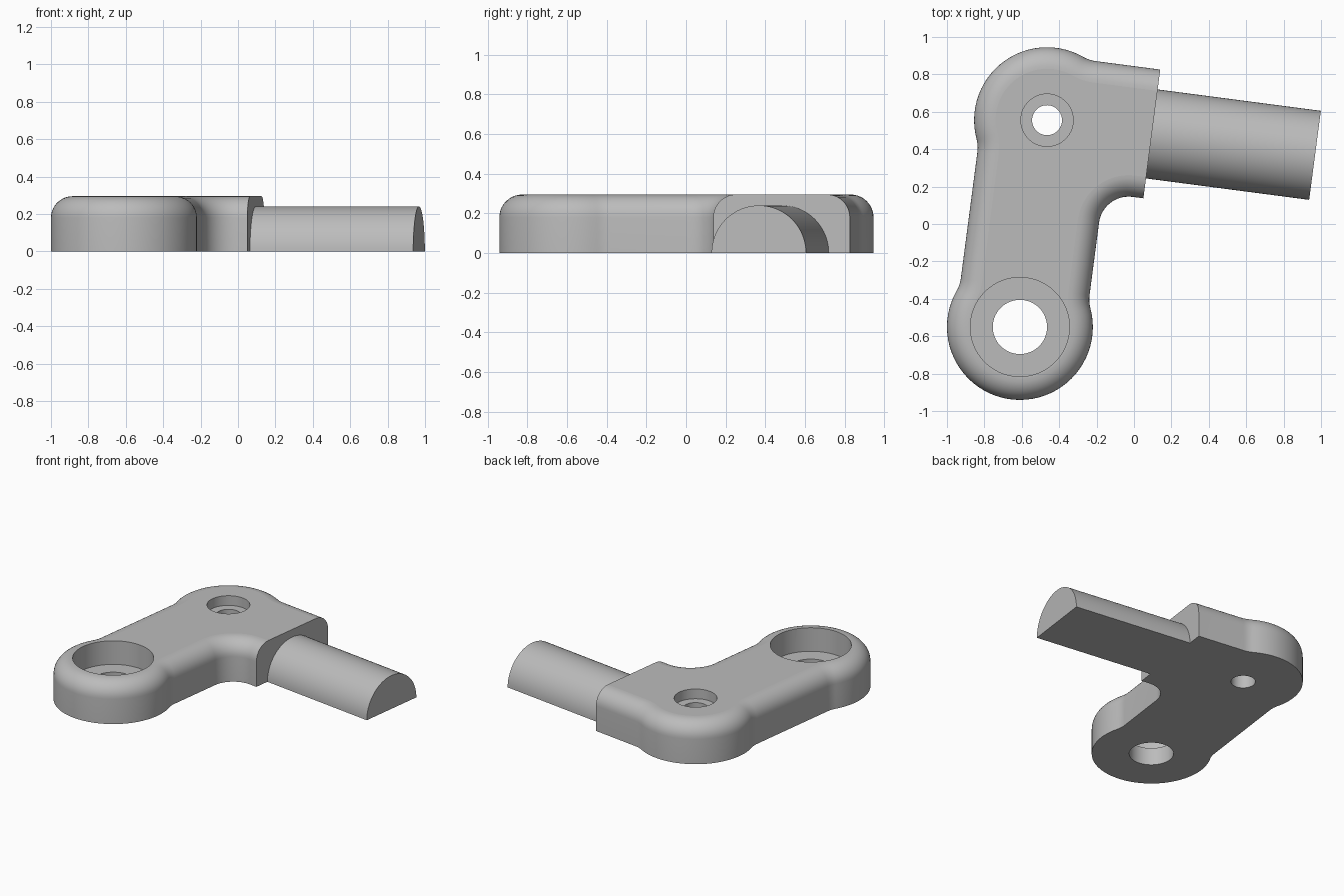
import bpy, bmesh
from math import sin, cos, pi, radians, sqrt, atan2
from mathutils import Matrix, Vector

if "Cube" in bpy.data.objects:
    bpy.data.objects.remove(bpy.data.objects["Cube"])

# Main dimensions; local x runs along the rod, the arm hangs along local -y
HEIGHT, ROUND = 0.295, 0.115
LUG, HALF = 0.39, 0.347
BLEND, INNER = 0.18, 0.16
ARM, CUT, ROD_END, ROD_R = 1.115, 0.565, 1.445, 0.24
FRAME = Matrix.Translation((-0.465, 0.555, 0)) @ Matrix.Rotation(radians(-7.47), 4, "Z")

grey = bpy.data.materials.new("plain grey")
grey.use_nodes = True
grey.diffuse_color = (0.5, 0.5, 0.5, 1)
grey.node_tree.nodes["Principled BSDF"].inputs["Base Color"].default_value = (0.5, 0.5, 0.5, 1)


def finish(bm, name):
    bmesh.ops.recalc_face_normals(bm, faces=bm.faces)
    mesh = bpy.data.meshes.new(name)
    bm.to_mesh(mesh)
    bm.free()
    mesh.materials.append(grey)
    obj = bpy.data.objects.new(name, mesh)
    obj.matrix_world = FRAME
    bpy.context.collection.objects.link(obj)
    return obj


def smooth(obj):
    bpy.ops.object.select_all(action="DESELECT")
    obj.select_set(True)
    bpy.context.view_layer.objects.active = obj
    bpy.ops.object.shade_smooth_by_angle(angle=radians(30))
    for face in obj.data.polygons:
        if abs(face.normal.z) > 0.9999:
            face.use_smooth = False


def outline():
    """Points with outward normals, from the top to the bottom of the cut end."""
    off = HALF + BLEND
    run = sqrt((LUG + BLEND) ** 2 - off ** 2)
    t = atan2(run, off)
    # centre, signed radius (negative is concave), first and last normal angle
    arcs = [
        ((run, off), -BLEND, pi / 2, pi / 2 - t),
        ((0, 0), LUG, pi / 2 - t, pi + t),
        ((-off, -run), -BLEND, pi + t, pi),
        ((-off, run - ARM), -BLEND, pi, pi - t),
        ((0, -ARM), LUG, pi - t, 2 * pi + t),
        ((off, run - ARM), -BLEND, 2 * pi + t, 2 * pi),
        ((HALF + INNER, -HALF - INNER), -INNER, 2 * pi, 1.5 * pi),
    ]
    pts = [(Vector((CUT, HALF)), Vector((0, 1)))]
    for centre, r, a, b in arcs:
        n = max(6, round(abs(b - a) / radians(5)))
        for i in range(n + 1):
            if i == 0 and r * arcs[0][1] < 0:
                continue  # shared with the blend before it
            if i == n and r < 0 and abs(sin(2 * b)) > 0.01:
                pass
            ang = a + (b - a) * i / n
            normal = Vector((cos(ang), sin(ang)))
            point = Vector(centre) + normal * r
            if (point - pts[-1][0]).length > 1e-4:
                pts.append((point, normal))
    pts.append((Vector((CUT, -HALF)), Vector((0, -1))))
    return pts


# Bracket body: the outline lofted up, with a rounded upper edge
levels = [(0, 0)]
for i in range(11):
    a = pi / 2 * i / 10
    levels.append((ROUND * (1 - cos(a)), HEIGHT - ROUND * (1 - sin(a))))
bm = bmesh.new()
rings = [[bm.verts.new((*(p - n * inset), z)) for p, n in outline()] for inset, z in levels]
for low, high in zip(rings, rings[1:]):
    for i in range(len(low) - 1):
        bm.faces.new((low[i], low[i + 1], high[i + 1], high[i]))
bm.faces.new(rings[0])
bm.faces.new(rings[-1])
bm.faces.new([r[0] for r in rings] + [r[-1] for r in reversed(rings)])
body = finish(bm, "bracket_body")


# Stepped holes: a through bore and a wider counterbore in each lug
def cut_hole(y, radius, z0, z1):
    bm = bmesh.new()
    bmesh.ops.create_cone(bm, cap_ends=True, segments=64, radius1=radius, radius2=radius,
                          depth=z1 - z0, matrix=Matrix.Translation((0, y, (z0 + z1) / 2)))
    cutter = finish(bm, "hole_cutter")
    cutter.hide_render = True
    mod = body.modifiers.new("hole", "BOOLEAN")
    mod.operation, mod.solver, mod.object = "DIFFERENCE", "EXACT", cutter
    bpy.context.view_layer.objects.active = body
    bpy.ops.object.modifier_apply(modifier=mod.name)
    bpy.data.objects.remove(cutter)


for y, bore, wide, depth in ((0, 0.08, 0.14, 0.07), (-ARM, 0.145, 0.265, 0.17)):
    cut_hole(y, wide, HEIGHT - depth, HEIGHT + 0.1)
    cut_hole(y, bore, -0.1, HEIGHT)
smooth(body)

# Half-round rod standing out from the cut end
bm = bmesh.new()
ends = [[bm.verts.new((x, ROD_R * cos(pi * i / 40), ROD_R * sin(pi * i / 40))) for i in range(41)]
        for x in (CUT, ROD_END)]
for i in range(41):
    j = (i + 1) % 41
    bm.faces.new((ends[0][i], ends[0][j], ends[1][j], ends[1][i]))
for end in ends:
    bm.faces.new(end)
smooth(finish(bm, "half_round_rod"))
